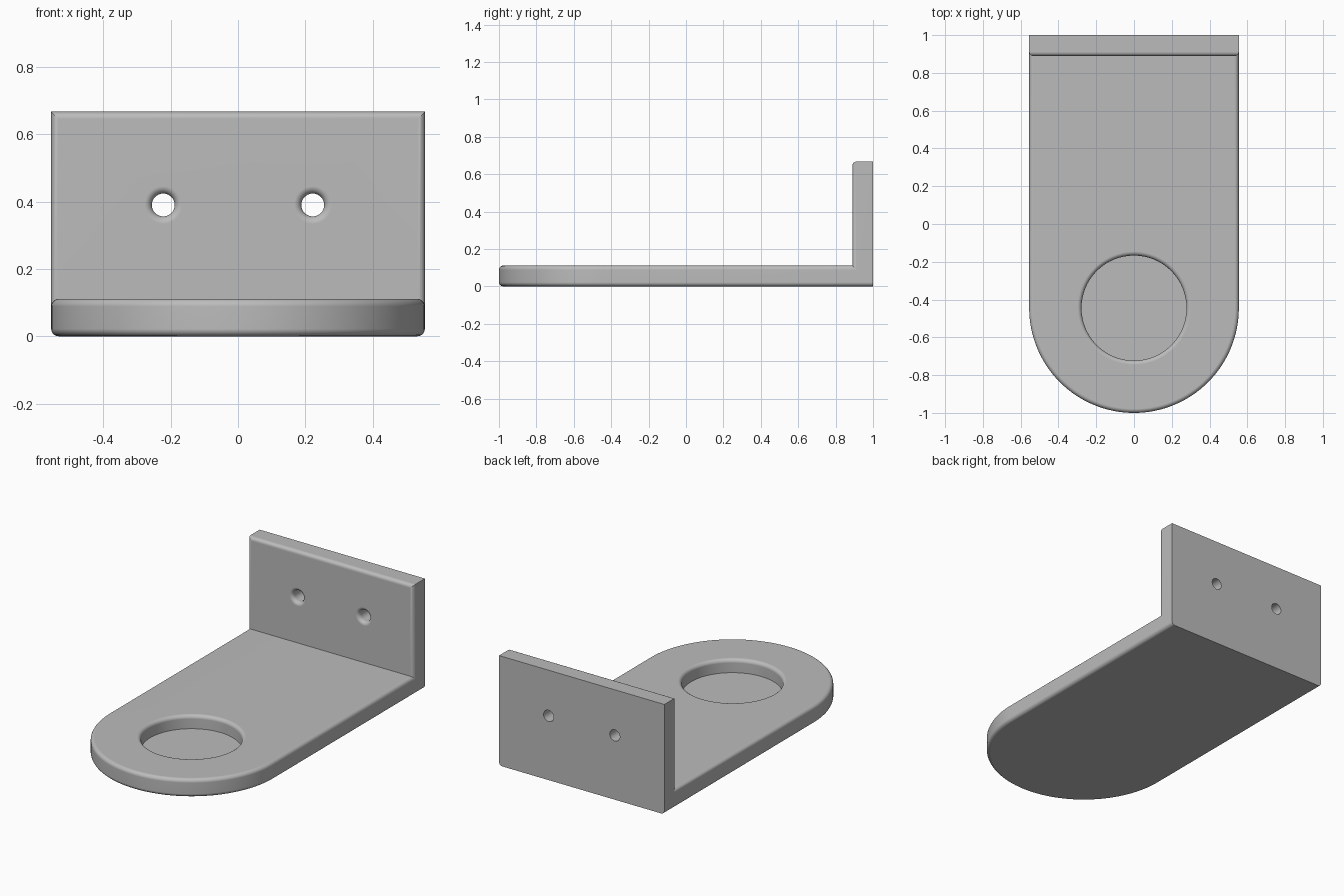
import bpy
import bmesh
import math
from mathutils import Matrix

W = 0.555          # half width
T = 0.111          # plate thickness
H = 0.667          # wall height
R = 0.022          # edge rounding
ARC_Y = -1 + W     # centre of the round end

cube = bpy.data.objects.get("Cube")
if cube:
    bpy.data.objects.remove(cube, do_unlink=True)

grey = bpy.data.materials.new("plain grey")
grey.use_nodes = True
colour = (0.5, 0.5, 0.5, 1)
grey.diffuse_color = colour
grey.node_tree.nodes["Principled BSDF"].inputs["Base Color"].default_value = colour


def finish(bm, name):
    bmesh.ops.recalc_face_normals(bm, faces=bm.faces[:])
    mesh = bpy.data.meshes.new(name)
    bm.to_mesh(mesh)
    bm.free()
    obj = bpy.data.objects.new(name, mesh)
    bpy.context.collection.objects.link(obj)
    mesh.materials.append(grey)
    return obj


def prism(name, outline, z0, z1, rounded):
    """Extrude an outline upward and round the edges picked by a rule."""
    bm = bmesh.new()
    face = bm.faces.new([bm.verts.new((x, y, z0)) for x, y in outline])
    top = bmesh.ops.extrude_face_region(bm, geom=[face])["geom"]
    verts = [v for v in top if isinstance(v, bmesh.types.BMVert)]
    bmesh.ops.translate(bm, verts=verts, vec=(0, 0, z1 - z0))
    bmesh.ops.recalc_face_normals(bm, faces=bm.faces[:])
    edges = [e for e in bm.edges if rounded(e.verts[0].co, e.verts[1].co)]
    bmesh.ops.bevel(bm, geom=edges, offset=R, segments=5, profile=0.5,
                    affect='EDGES', clamp_overlap=True)
    return finish(bm, name)


def flared_cutter(name, radius, depth, matrix, segments):
    """Round cutter along -z from the surface, with a rounded mouth."""
    steps = 6
    profile = [(0, -depth), (radius, -depth)]
    for i in range(steps + 1):
        a = math.pi / 2 * i / steps
        profile.append((radius + R * (1 - math.cos(a)), R * (math.sin(a) - 1)))
    profile += [(radius + R, R), (0, R)]
    bm = bmesh.new()
    rings = []
    for r, z in profile[1:-1]:
        rings.append([bm.verts.new((r * math.cos(2 * math.pi * k / segments),
                                    r * math.sin(2 * math.pi * k / segments), z))
                      for k in range(segments)])
    for low, high in zip(rings, rings[1:]):
        for k in range(segments):
            n = (k + 1) % segments
            bm.faces.new((low[k], low[n], high[n], high[k]))
    bm.faces.new(rings[0])
    bm.faces.new(rings[-1])
    bm.transform(matrix)
    obj = finish(bm, name)
    obj.hide_render = True
    return obj


def combine(target, other, operation):
    mod = target.modifiers.new(operation.lower(), 'BOOLEAN')
    mod.object = other
    mod.operation = operation
    mod.solver = 'EXACT'
    bpy.context.view_layer.objects.active = target
    bpy.ops.object.modifier_apply(modifier=mod.name)
    bpy.data.objects.remove(other, do_unlink=True)


# Base plate with a round front end, rounded above and below
N = 64
outline = [(W * math.cos(math.pi * (1 + i / N)),
            ARC_Y + W * math.sin(math.pi * (1 + i / N))) for i in range(N + 1)]
outline += [(W, 1), (-W, 1)]
bracket = prism("bracket", outline, 0, T,
                lambda a, b: abs(a.z - b.z) < 1e-4 and min(a.y, b.y) < 0.99)

# Upright wall, rounded on its front side and top edges
wall = prism("wall", [(-W, 1 - T), (W, 1 - T), (W, 1), (-W, 1)], T / 2, H,
             lambda a, b: max(a.y, b.y) < 0.99 and max(a.z, b.z) > H - 0.01)
combine(bracket, wall, 'UNION')

# Round pocket in the plate
combine(bracket, flared_cutter("pocket_cutter", 0.278, T - 0.03,
                               Matrix.Translation((0, ARC_Y, T)), 64), 'DIFFERENCE')

# Two screw holes through the wall
for side in (-1, 1):
    place = Matrix.Translation((side * 0.222, 1 - T, 0.39)) @ Matrix.Rotation(math.pi / 2, 4, 'X')
    combine(bracket, flared_cutter("screw_hole_cutter", 0.034, T * 2, place, 32), 'DIFFERENCE')

# Smooth rounding with flat broad faces
bpy.ops.object.select_all(action='DESELECT')
bracket.select_set(True)
bpy.context.view_layer.objects.active = bracket
bpy.ops.object.shade_smooth_by_angle(angle=math.radians(35))
weighted = bracket.modifiers.new("flat broad faces", 'WEIGHTED_NORMAL')
weighted.keep_sharp = True
